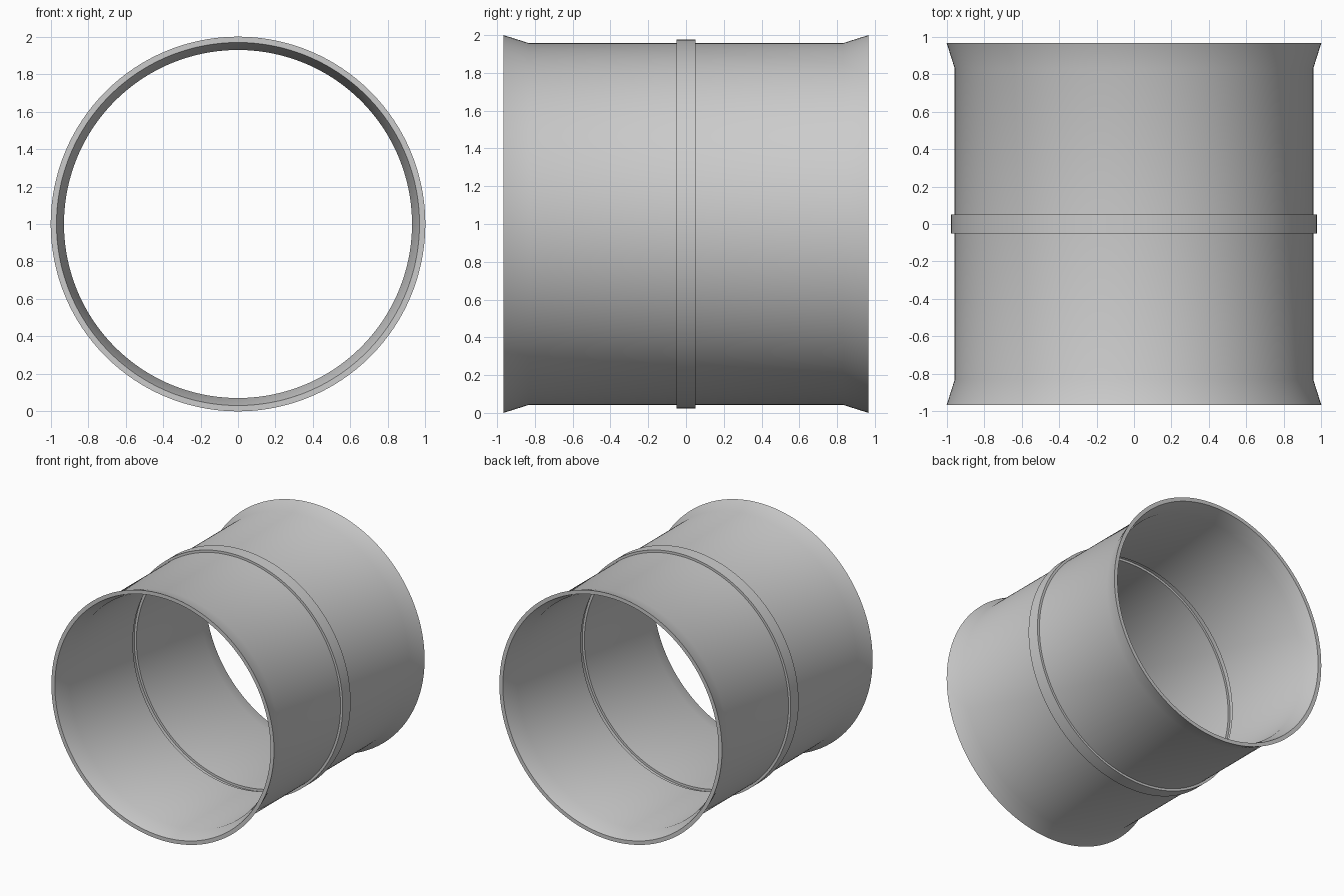
import bpy, bmesh, math

if "Cube" in bpy.data.objects:
    bpy.data.objects.remove(bpy.data.objects["Cube"])

SEGMENTS = 192
CENTRE_Z = 1.0
END, FLARE, BAND = 0.966, 0.83, 0.051    # half-lengths along y
WALL = 0.028

# Half profile (y, radius): outer skin from the middle band to the flared end
outer = [(BAND, 0.976), (BAND, 0.957), (FLARE, 0.957), (END, 1.0)]
# Inner skin: offset copy, leaving a narrow groove behind the band
groove = BAND - WALL
inner = [(END, 0.969), (FLARE + 0.004, 0.957 - WALL),
         (groove, 0.957 - WALL), (groove, 0.976 - WALL)]


def mirrored(points):
    return [(-y, r) for y, r in reversed(points)]


def revolve(name, profile):
    """Revolve a closed (y, radius) loop around the y axis."""
    bm = bmesh.new()
    rings = []
    for i in range(SEGMENTS):
        a = 2 * math.pi * i / SEGMENTS
        rings.append([bm.verts.new((r * math.cos(a), y, CENTRE_Z + r * math.sin(a)))
                      for y, r in profile])
    n = len(profile)
    for i in range(SEGMENTS):
        p, q = rings[i], rings[(i + 1) % SEGMENTS]
        for j in range(n):
            k = (j + 1) % n
            bm.faces.new((p[j], p[k], q[k], q[j]))
    bmesh.ops.recalc_face_normals(bm, faces=bm.faces)
    mesh = bpy.data.meshes.new(name)
    bm.to_mesh(mesh)
    bm.free()
    obj = bpy.data.objects.new(name, mesh)
    bpy.context.collection.objects.link(obj)
    bpy.context.view_layer.objects.active = obj
    obj.select_set(True)
    bpy.ops.object.shade_smooth_by_angle(angle=math.radians(30))
    return obj


# Pipe coupling: flared thin-walled sleeve with a raised middle band
revolve("pipe_coupling", mirrored(outer) + outer + inner + mirrored(inner))
